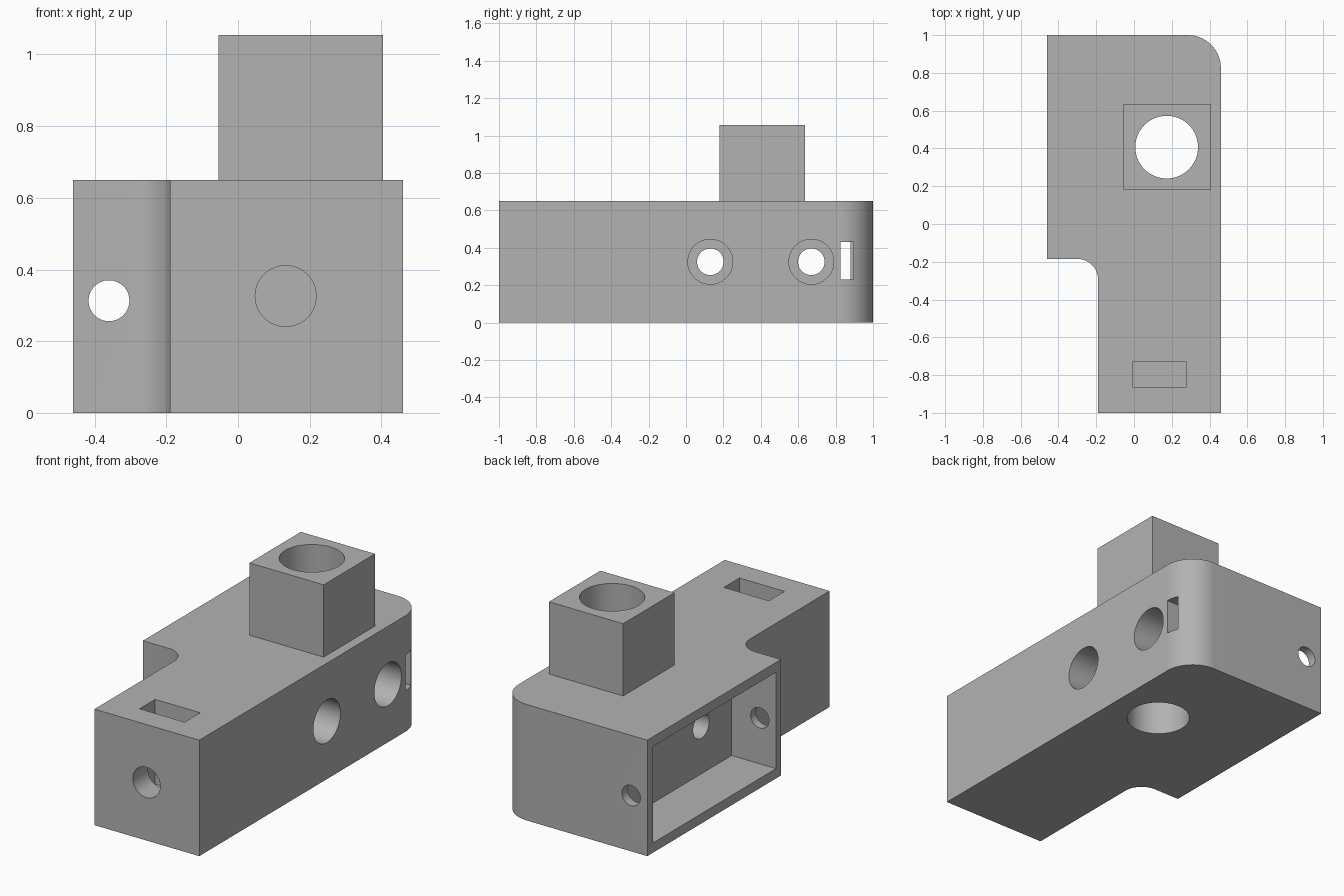
import bpy, bmesh, math
from mathutils import Matrix, Vector

if "Cube" in bpy.data.objects:
    bpy.data.objects.remove(bpy.data.objects["Cube"])

grey = bpy.data.materials.new("plain_grey")
grey.diffuse_color = (0.45, 0.45, 0.45, 1)
grey.use_nodes = True
grey.node_tree.nodes["Principled BSDF"].inputs["Base Color"].default_value = grey.diffuse_color


def make(name, bm):
    bmesh.ops.recalc_face_normals(bm, faces=bm.faces)
    mesh = bpy.data.meshes.new(name)
    bm.to_mesh(mesh)
    bm.free()
    mesh.materials.append(grey)
    obj = bpy.data.objects.new(name, mesh)
    bpy.context.collection.objects.link(obj)
    return obj


def box(name, lo, hi):
    lo, hi = Vector(lo), Vector(hi)
    bm = bmesh.new()
    bmesh.ops.create_cube(bm, size=1, matrix=Matrix.Translation((lo + hi) / 2)
                          @ Matrix.Diagonal((*(hi - lo), 1)))
    return make(name, bm)


def rod(name, start, end, radius):
    a, b = Vector(start), Vector(end)
    turn = (b - a).to_track_quat('Z', 'Y').to_matrix().to_4x4()
    bm = bmesh.new()
    bmesh.ops.create_cone(bm, cap_ends=True, segments=64, radius1=radius, radius2=radius,
                          depth=(b - a).length, matrix=Matrix.Translation((a + b) / 2) @ turn)
    return make(name, bm)


def arc(cx, cy, r, a0, a1, n=16):
    angles = [math.radians(a0 + (a1 - a0) * i / n) for i in range(n + 1)]
    return [(cx + r * math.cos(a), cy + r * math.sin(a)) for a in angles]


def combine(target, tool, operation='DIFFERENCE'):
    mod = target.modifiers.new("combine", 'BOOLEAN')
    mod.operation, mod.solver, mod.object = operation, 'EXACT', tool
    bpy.context.view_layer.objects.active = target
    bpy.ops.object.modifier_apply(modifier=mod.name)
    bpy.data.objects.remove(tool)


# Main block: stepped outline with one rounded corner and one filleted notch
outline = [(-0.19, -1), (0.46, -1)] + arc(0.285, 0.825, 0.175, 0, 90)
outline += [(-0.46, 1), (-0.46, -0.185)] + arc(-0.30, -0.295, 0.11, 90, 0)
bm = bmesh.new()
base = bm.faces.new([bm.verts.new((x, y, 0)) for x, y in outline])
top = bmesh.ops.extrude_face_region(bm, geom=[base])
bmesh.ops.translate(bm, vec=(0, 0, 0.65),
                    verts=[v for v in top["geom"] if isinstance(v, bmesh.types.BMVert)])
body = make("mount_block", bm)

# Square tower on top
combine(body, box("tower", (-0.055, 0.18, 0.5), (0.405, 0.635, 1.055)), 'UNION')

# Side pocket, open to the left
combine(body, box("side_pocket", (-0.6, -0.14, 0.055), (-0.185, 0.95, 0.595)))

# Vertical bore through tower and block
combine(body, rod("vertical_bore", (0.173, 0.407, -0.1), (0.173, 0.407, 1.2), 0.166))

# Two counterbored screw holes from the right into the pocket
for y in (0.13, 0.67):
    combine(body, rod("counterbore", (-0.05, y, 0.325), (0.6, y, 0.325), 0.12))
    combine(body, rod("screw_hole", (-0.3, y, 0.325), (0.3, y, 0.325), 0.071))

# Long hole through the pocket's end walls
combine(body, rod("pocket_hole", (-0.36, -0.4, 0.313), (-0.36, 1.2, 0.313), 0.057))

# Nut slot in the top, met by the front screw hole
combine(body, box("nut_slot", (-0.005, -0.865, 0.175), (0.275, -0.727, 0.8)))
combine(body, rod("front_hole", (0.133, -1.2, 0.326), (0.133, -0.6, 0.326), 0.085))

# Narrow slot at the rounded corner, stepped inside
combine(body, box("slot_inner", (-0.3, 0.825, 0.23), (0.6, 0.88, 0.43)))
combine(body, box("slot_outer", (0.2, 0.825, 0.23), (0.6, 0.895, 0.43)))

# Smooth shading on curved walls only
bpy.ops.object.select_all(action='DESELECT')
body.select_set(True)
bpy.context.view_layer.objects.active = body
bpy.ops.object.shade_smooth_by_angle(angle=math.radians(30))
